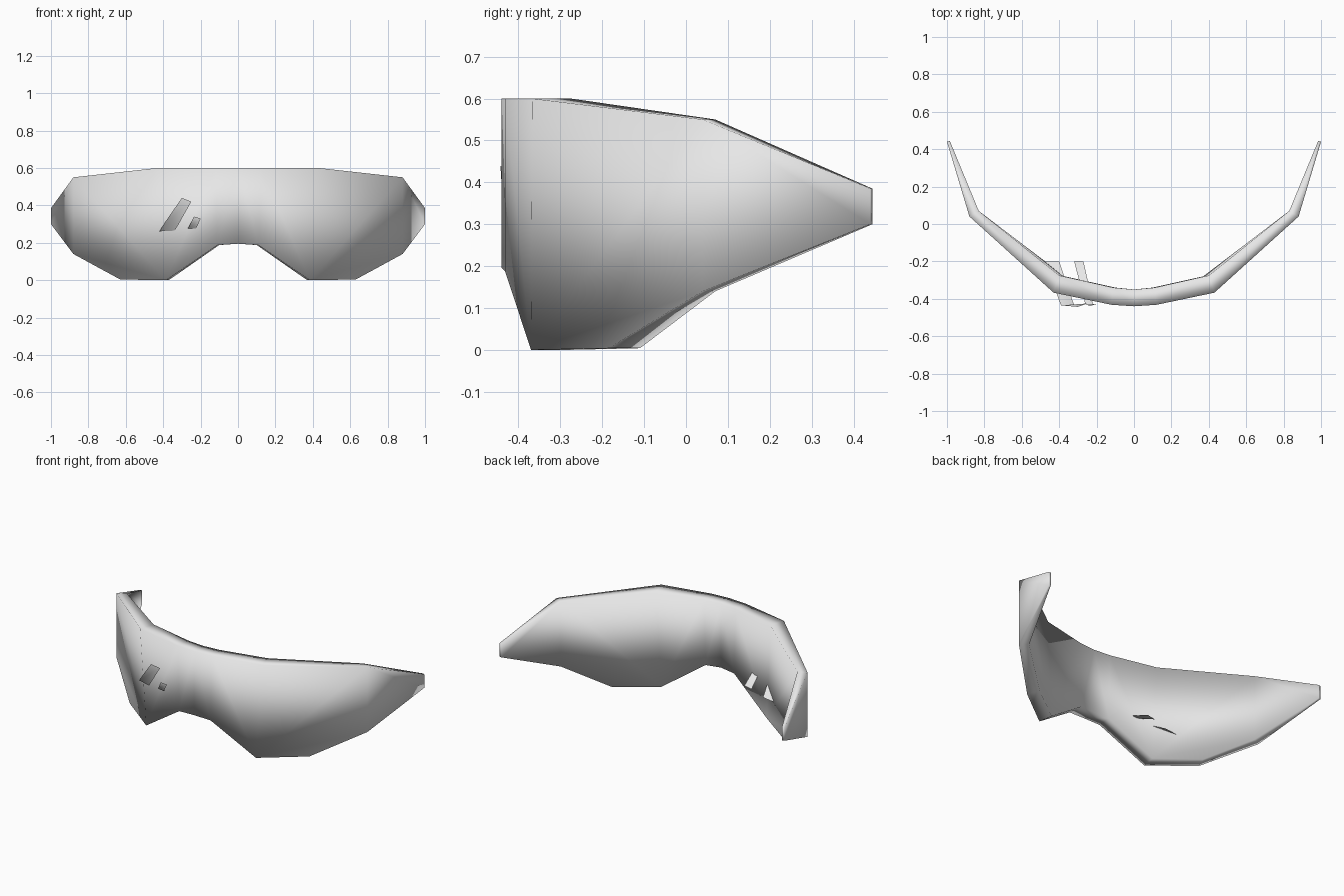
import bpy, bmesh

if "Cube" in bpy.data.objects:
    bpy.data.objects.remove(bpy.data.objects["Cube"])

grey = bpy.data.materials.new("light_grey")
grey.diffuse_color = (0.8, 0.8, 0.8, 1)
grey.use_nodes = True
grey.node_tree.nodes["Principled BSDF"].inputs["Base Color"].default_value = grey.diffuse_color


def finish(name, bm):
    bmesh.ops.recalc_face_normals(bm, faces=bm.faces)
    me = bpy.data.meshes.new(name)
    bm.to_mesh(me)
    bm.free()
    me.materials.append(grey)
    for p in me.polygons:
        p.use_smooth = True
    ob = bpy.data.objects.new(name, me)
    bpy.context.collection.objects.link(ob)
    return ob


# Half outline of the visor, as upper and lower rims running from nose to temple.
# Each point: outer x, outer y, inner x, inner y, z
upper = [(0, -.44, 0, -.35, .6), (.12, -.432, .11, -.34, .6),
         (.43, -.367, .40, -.275, .6), (.88, .04, .83, .07, .55),
         (1, .44, .985, .445, .385)]
lower = [(0, -.44, 0, -.35, .195), (.11, -.432, .10, -.34, .188),
         (.385, -.37, .37, -.28, 0), (.63, -.185, .60, -.11, .004),
         (.88, .04, .83, .07, .14), (1, .44, .985, .445, .30)]

bm = bmesh.new()
skins = []
for k in (0, 2):
    skins.append([[bm.verts.new((p[k], p[k + 1], p[4])) for p in rim]
                  for rim in (upper, lower)])

# Outer and inner skins; the cheek panel fans out from its lower front corner
for t, b in skins:
    for i in (0, 1):
        bm.faces.new((t[i], t[i + 1], b[i + 1], b[i]))
    bm.faces.new((b[2], t[2], t[3]))
    bm.faces.new((b[2], t[3], b[4]))
    bm.faces.new((b[2], b[4], b[3]))
    bm.faces.new((t[3], t[4], b[5], b[4]))

# Rim walls joining the two skins, and the temple end
for r in (0, 1):
    o, n = skins[0][r], skins[1][r]
    for i in range(len(o) - 1):
        bm.faces.new((o[i], o[i + 1], n[i + 1], n[i]))
(ot, ob_), (it, ib) = skins
bm.faces.new((ot[-1], it[-1], ib[-1], ob_[-1]))

visor = finish("visor", bm)
mod = visor.modifiers.new("mirror", 'MIRROR')
mod.use_clip = True


# Bent strips that pass through the lens and turn up in front of it
def strip(name, left, right):
    bm = bmesh.new()
    a = [bm.verts.new(p) for p in left]
    b = [bm.verts.new(p) for p in right]
    for i in range(len(a) - 1):
        bm.faces.new((a[i], b[i], b[i + 1], a[i + 1]))
    return finish(name, bm)


strip("large_glint",
      [(-.48, -.20, .16), (-.39, -.435, .31), (-.30, -.443, .44)],
      [(-.40, -.20, .17), (-.32, -.435, .295), (-.25, -.425, .42)])
strip("small_glint",
      [(-.32, -.20, .20), (-.26, -.43, .29), (-.235, -.438, .34)],
      [(-.27, -.20, .21), (-.22, -.43, .285), (-.20, -.428, .33)])
